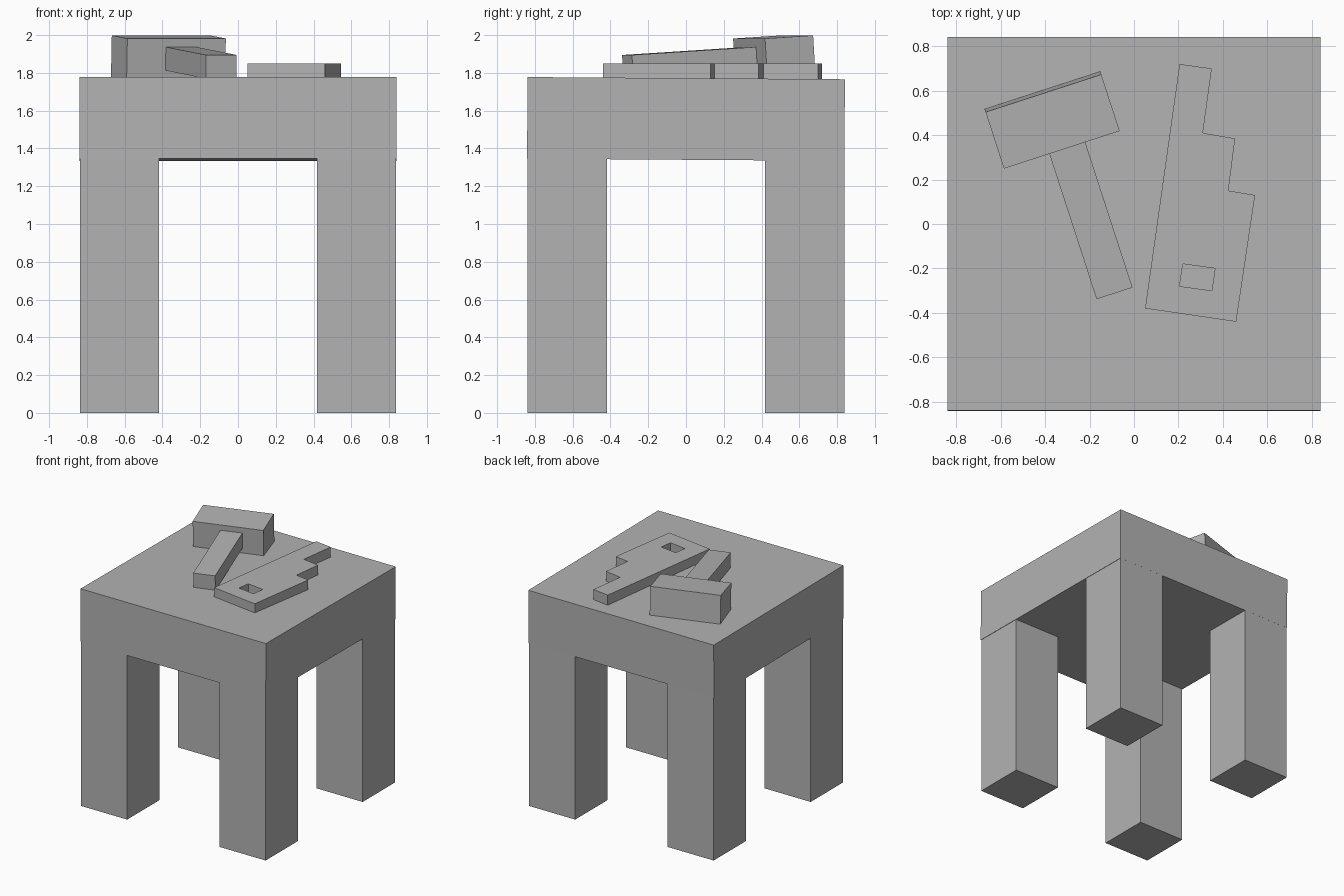
import bpy
import bmesh
from math import radians
from mathutils import Matrix, Vector

cube = bpy.data.objects.get("Cube")
if cube:
    bpy.data.objects.remove(cube, do_unlink=True)

# One flat grey for everything
GREY = (0.45, 0.45, 0.45, 1.0)
grey = bpy.data.materials.new("plain grey")
grey.use_nodes = True
grey.diffuse_color = GREY
grey.node_tree.nodes["Principled BSDF"].inputs["Base Color"].default_value = GREY


def finish(name, bm, matrix=Matrix()):
    bmesh.ops.recalc_face_normals(bm, faces=bm.faces)
    mesh = bpy.data.meshes.new(name)
    bm.to_mesh(mesh)
    bm.free()
    mesh.materials.append(grey)
    obj = bpy.data.objects.new(name, mesh)
    obj.matrix_world = matrix
    bpy.context.collection.objects.link(obj)
    return obj


def box(name, low, high, matrix=Matrix()):
    low, high = Vector(low), Vector(high)
    bm = bmesh.new()
    bmesh.ops.create_cube(bm, size=1)
    bmesh.ops.scale(bm, vec=high - low, verts=bm.verts)
    bmesh.ops.translate(bm, vec=(low + high) / 2, verts=bm.verts)
    return finish(name, bm, matrix)


# Thick table top, a touch lower at the back
tilt = Matrix.Translation((0, 0, 1.556)) @ Matrix.Rotation(radians(-0.4), 4, "X")
box("table_top", (-0.84, -0.84, -0.216), (0.84, 0.84, 0.216), tilt)

# Four square legs
for side, sx in (("right", -1), ("left", 1)):
    for end, sy in (("front", -1), ("back", 1)):
        xs = sorted((sx * 0.417, sx * 0.837))
        ys = sorted((sy * 0.418, sy * 0.838))
        box(f"{end}_{side}_leg", (xs[0], ys[0], 0), (xs[1], ys[1], 1.35))

# Hammer: local y runs along the handle, which rises toward the head
hammer = (Matrix.Translation((-0.09, -0.305, 1.77))
          @ Matrix.Rotation(radians(18), 4, "Z")
          @ Matrix.Rotation(radians(3.5), 4, "X"))
box("hammer_handle", (-0.085, 0, 0), (0.085, 0.8, 0.125), hammer)
box("hammer_head", (-0.3, 0.692, -0.06), (0.248, 0.96, 0.17), hammer)

# Saw: stepped flat outline with a grip hole
outline = [(0.205, 0.72), (0.35, 0.70), (0.31, 0.41), (0.455, 0.385),
           (0.425, 0.15), (0.545, 0.13), (0.46, -0.44), (0.05, -0.38)]
grip_hole = [(0.22, -0.18), (0.365, -0.20), (0.35, -0.30), (0.205, -0.28)]
bm = bmesh.new()
for loop in (outline, grip_hole):
    verts = [bm.verts.new((x, y, 1.76)) for x, y in loop]
    for a, b in zip(verts, verts[1:] + verts[:1]):
        bm.edges.new((a, b))
bmesh.ops.triangle_fill(bm, edges=bm.edges[:], use_beauty=True)
grown = bmesh.ops.extrude_face_region(bm, geom=bm.faces[:], use_keep_orig=True)
top = [v for v in grown["geom"] if isinstance(v, bmesh.types.BMVert)]
bmesh.ops.translate(bm, vec=(0, 0, 0.09), verts=top)
finish("saw", bm)
